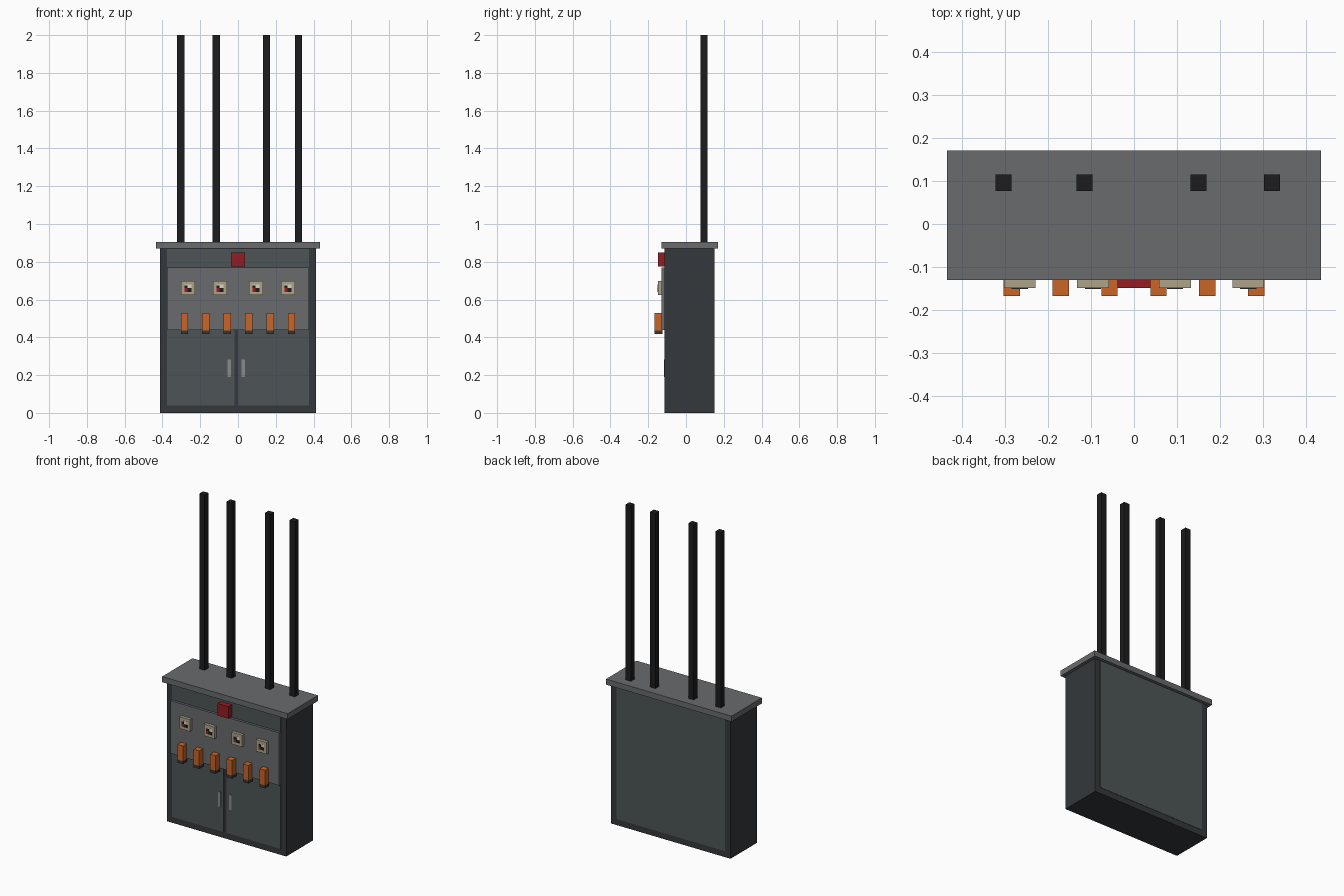
import bpy

if "Cube" in bpy.data.objects:
    bpy.data.objects.remove(bpy.data.objects["Cube"])


def material(name, r, g, b):
    m = bpy.data.materials.new(name)
    m.diffuse_color = (r, g, b, 1)
    m.use_nodes = True
    m.node_tree.nodes["Principled BSDF"].inputs["Base Color"].default_value = m.diffuse_color
    return m


DARK = material("dark_frame", 0.035, 0.04, 0.043)
PANEL = material("panel_steel", 0.075, 0.09, 0.095)
STEEL = material("light_steel", 0.14, 0.145, 0.15)
HANDLE = material("handle_grey", 0.25, 0.26, 0.26)
BLACK = material("black", 0.012, 0.012, 0.013)
RED = material("red", 0.3, 0.012, 0.015)
ORANGE = material("orange", 0.58, 0.13, 0.02)
BEIGE = material("beige", 0.42, 0.37, 0.25)
CREAM = material("cream", 0.7, 0.66, 0.55)


def box(name, x0, x1, y0, y1, z0, z1, mat):
    """Axis-aligned box given by its extents."""
    bpy.ops.mesh.primitive_cube_add(
        size=1, location=((x0 + x1) / 2, (y0 + y1) / 2, (z0 + z1) / 2))
    ob = bpy.context.object
    ob.name = name
    ob.scale = (x1 - x0, y1 - y0, z1 - z0)
    bpy.ops.object.transform_apply(location=False, rotation=False, scale=True)
    ob.data.materials.append(mat)
    return ob


# Cabinet and lid
FRONT, BACK, PLATE = -0.113, 0.15, -0.13
SKIN = 0.002
box("cabinet_body", -0.413, 0.413, FRONT, BACK, 0, 0.87, DARK)
box("cabinet_lid", -0.434, 0.434, -0.13, 0.17, 0.87, 0.905, STEEL)

# Inlaid panels, doors and handles
box("back_panel", -0.376, 0.376, BACK - 0.01, BACK + SKIN, 0.038, 0.868, PANEL)
box("upper_front_panel", -0.376, 0.376, FRONT - SKIN, FRONT + 0.01, 0.76, 0.868, PANEL)
for side, x0, x1, h in (("left", -0.376, -0.019, -0.047), ("right", 0.0, 0.376, 0.028)):
    box(side + "_door", x0, x1, FRONT - SKIN, FRONT + 0.01, 0.038, 0.45, PANEL)
    box(side + "_door_handle", h - 0.009, h + 0.009,
        FRONT - 2 * SKIN, FRONT, 0.19, 0.283, HANDLE)

# Control plate and alarm box
box("control_plate", -0.376, 0.376, PLATE, FRONT + 0.01, 0.44, 0.77, STEEL)
box("alarm_box", -0.038, 0.038, -0.149, FRONT + 0.01, 0.775, 0.85, RED)

# Square gauges with a small pointer on the dial
for i, x in enumerate((-0.265, -0.095, 0.095, 0.265), 1):
    z = 0.66
    box(f"gauge_{i}", x - 0.037, x + 0.037, -0.149, PLATE + 0.005, z - 0.037, z + 0.037, BEIGE)
    box(f"gauge_dial_{i}", x - 0.019, x + 0.019, -0.150, -0.145, z - 0.019, z + 0.019, CREAM)
    box(f"gauge_hub_{i}", x - 0.002, x + 0.019, -0.151, -0.145, z - 0.019, z, BLACK)
    box(f"gauge_pointer_{i}", x - 0.019, x - 0.002, -0.151, -0.145, z, z + 0.014, BLACK)
    box(f"gauge_mark_{i}", x - 0.019, x - 0.002, -0.151, -0.145, z - 0.019, z, RED)

# Row of levers with dark tips
for i in range(6):
    x = -0.284 + i * 0.1136
    box(f"lever_{i + 1}", x - 0.019, x + 0.019, -0.167, PLATE + 0.005, 0.436, 0.53, ORANGE)
    box(f"lever_tip_{i + 1}", x - 0.019, x + 0.019, -0.167, PLATE + 0.005, 0.417, 0.436, DARK)

# Vertical conduits
for i, x in enumerate((-0.303, -0.115, 0.15, 0.32), 1):
    box(f"conduit_{i}", x - 0.0187, x + 0.0187, 0.077, 0.115, 0.9, 2.0, BLACK)
